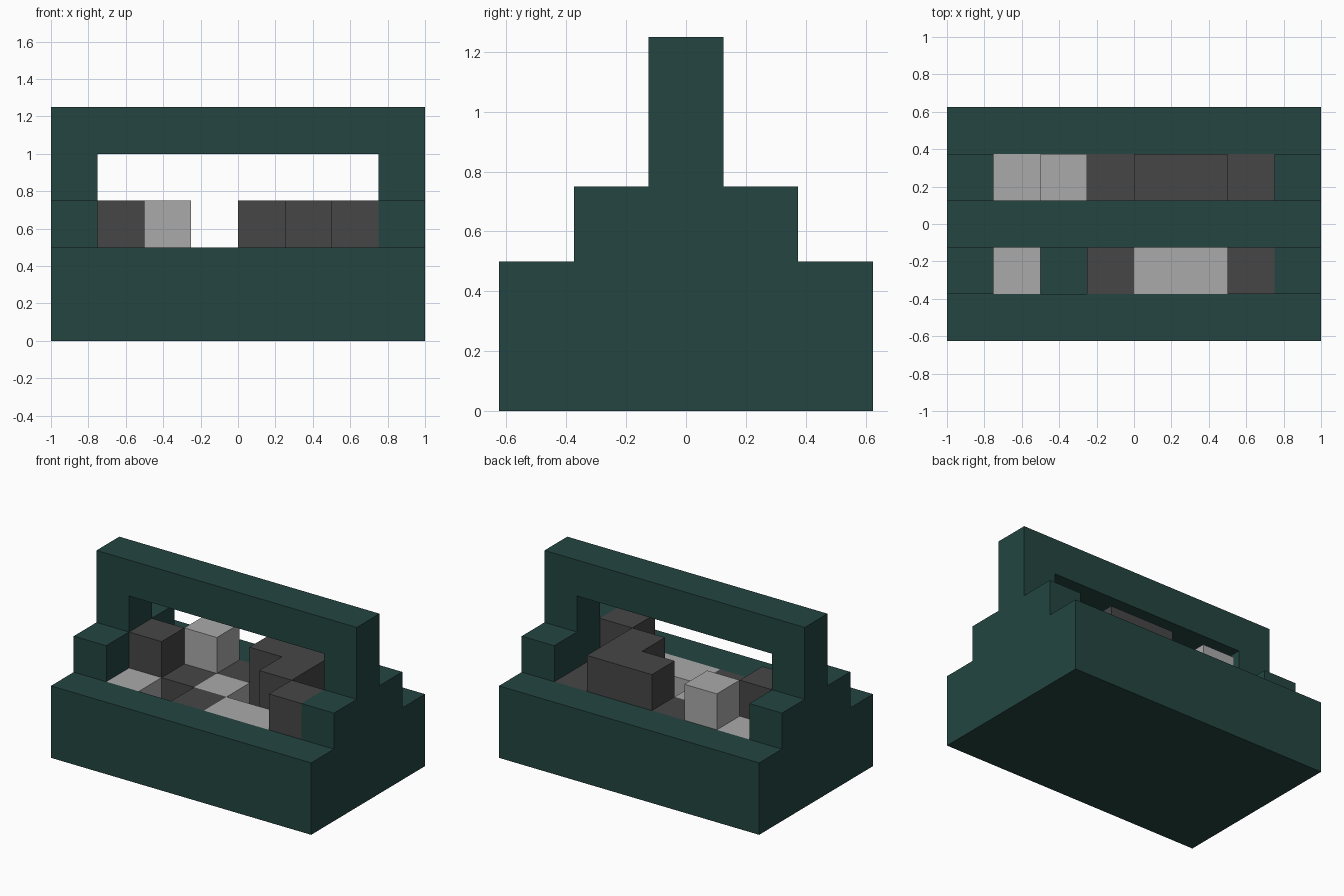
import bpy
import bmesh
from mathutils import Vector

default = bpy.data.objects.get("Cube")
if default:
    bpy.data.objects.remove(default, do_unlink=True)

U = 0.25  # size of one cell


def material(name, rgb):
    m = bpy.data.materials.new(name)
    m.use_nodes = True
    m.diffuse_color = (*rgb, 1)
    bsdf = m.node_tree.nodes["Principled BSDF"]
    bsdf.inputs["Base Color"].default_value = (*rgb, 1)
    bsdf.inputs["Roughness"].default_value = 0.8
    return m


GREEN = material("dark green", (0.0168, 0.0595, 0.053))
DARK = material("dark grey", (0.061, 0.061, 0.061))
LIGHT = material("light grey", (0.402, 0.402, 0.402))


def add_object(name, bm, mat):
    bmesh.ops.recalc_face_normals(bm, faces=bm.faces)
    mesh = bpy.data.meshes.new(name)
    bm.to_mesh(mesh)
    bm.free()
    mesh.materials.append(mat)
    ob = bpy.data.objects.new(name, mesh)
    bpy.context.collection.objects.link(ob)
    return ob


# Body: stepped side profile (half width, height) swept along the length
half = [(0.625, 0), (0.625, 0.5), (0.375, 0.5), (0.375, 0.75), (0.125, 0.75), (0.125, 1.25)]
profile = half + [(-y, z) for y, z in reversed(half)]
bm = bmesh.new()
side = bm.faces.new([bm.verts.new((-1, y, z)) for y, z in profile])
sweep = bmesh.ops.extrude_face_region(bm, geom=[side])["geom"]
bmesh.ops.translate(bm, vec=(2, 0, 0), verts=[g for g in sweep if isinstance(g, bmesh.types.BMVert)])
body = add_object("tray_and_handle", bm, GREEN)

# Cutter opens the tray and the space under the handle
bm = bmesh.new()
bmesh.ops.create_cube(bm, size=1)
bmesh.ops.scale(bm, vec=(1.5, 0.75, 0.75), verts=bm.verts)
bmesh.ops.translate(bm, vec=(0, 0, 0.625), verts=bm.verts)
cutter = add_object("tray_cutter", bm, GREEN)
cutter.hide_render = True
cut = body.modifiers.new("tray opening", 'BOOLEAN')
cut.operation = 'DIFFERENCE'
cut.solver = 'EXACT'
cut.object = cutter
bpy.context.view_layer.objects.active = body
bpy.ops.object.modifier_apply(modifier=cut.name)
bpy.data.objects.remove(cutter, do_unlink=True)

# Contents, front row first: l/d are flat light/dark cells, capitals stand one cell taller, . is empty
ROWS = ["l.dllD",
        "Ddl.Dd",
        "lLdDDd"]
AXES = [Vector(a) for a in ((1, 0, 0), (0, 1, 0), (0, 0, 1))]


def blocks(name, letter, mat):
    cells = {(i, j, k) for j, row in enumerate(ROWS) for i, c in enumerate(row)
             if c.lower() == letter for k in range(2 if c.isupper() else 1)}
    bm = bmesh.new()
    for cell in cells:
        centre = Vector((-0.625, -0.25, 0.375)) + Vector(cell) * U
        for a in range(3):
            u, v = AXES[(a + 1) % 3] * U / 2, AXES[(a + 2) % 3] * U / 2
            for s in (-1, 1):
                # Only faces without a neighbour of the same colour
                if tuple(int(n) for n in Vector(cell) + AXES[a] * s) in cells:
                    continue
                c = centre + AXES[a] * s * U / 2
                quad = [c - u - v, c + u - v, c + u + v, c - u + v]
                bm.faces.new([bm.verts.new(p) for p in (quad if s > 0 else quad[::-1])])
    bmesh.ops.remove_doubles(bm, verts=bm.verts, dist=0.001)
    bmesh.ops.dissolve_limit(bm, angle_limit=0.01, verts=bm.verts, edges=bm.edges)
    add_object(name, bm, mat)


blocks("dark_blocks", "d", DARK)
blocks("light_blocks", "l", LIGHT)
